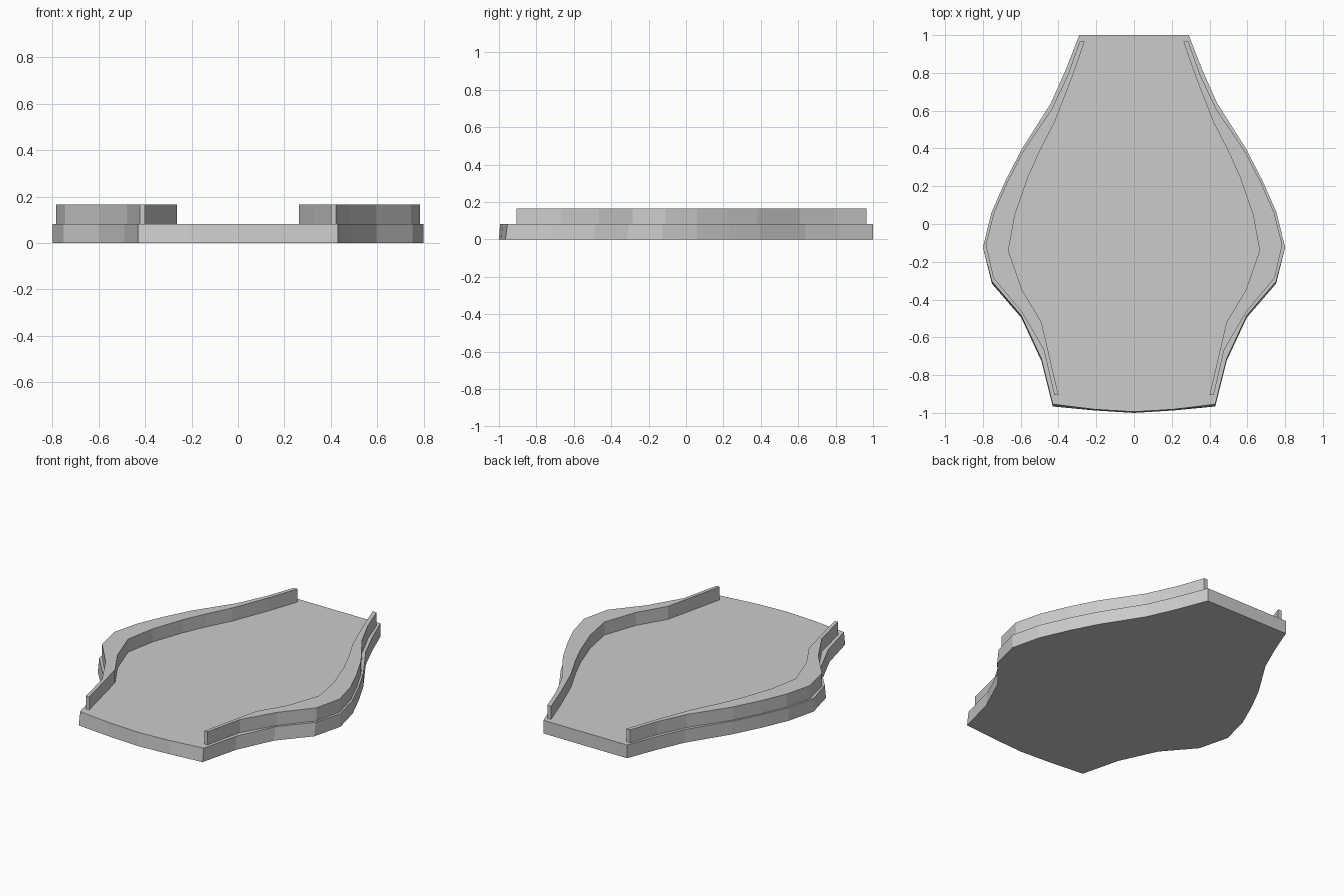
import bpy, bmesh

if "Cube" in bpy.data.objects:
    bpy.data.objects.remove(bpy.data.objects["Cube"])

BASE_H, RAIL_H, FLARE = 0.083, 0.165, 0.006


def prism(name, outline, z0, z1, flare=0.0):
    """Extrude a flat outline; the front half flares slightly towards the bottom."""
    bm = bmesh.new()
    low = [bm.verts.new((x, y - (flare if -0.97 < y < -0.2 else 0), z0)) for x, y in outline]
    top = [bm.verts.new((x, y + (flare if y < -0.2 else 0), z1)) for x, y in outline]
    bm.faces.new(low)
    bm.faces.new(top)
    n = len(outline)
    for i in range(n):
        j = (i + 1) % n
        bm.faces.new((low[i], low[j], top[j], top[i]))
    bmesh.ops.recalc_face_normals(bm, faces=bm.faces)
    mesh = bpy.data.meshes.new(name)
    bm.to_mesh(mesh)
    bm.free()
    obj = bpy.data.objects.new(name, mesh)
    bpy.context.collection.objects.link(obj)
    return obj


# Base plate: right half outline from back to front, mirrored to the left
half = [(0.29, 1.0), (0.36, 0.82), (0.44, 0.64), (0.595, 0.395), (0.68, 0.23),
        (0.755, 0.06), (0.80, -0.125), (0.752, -0.31), (0.597, -0.49),
        (0.49, -0.72), (0.43, -0.96), (0.21, -0.987)]
prism("base_plate", half + [(0, -1.0)] + [(-x, y) for x, y in reversed(half)],
      0, BASE_H, FLARE)

# Side rails: thin at the ends, wide in the middle
outer = [(0.288, 0.965), (0.35, 0.79), (0.435, 0.61), (0.59, 0.38), (0.672, 0.22),
         (0.742, 0.06), (0.785, -0.11), (0.745, -0.285), (0.595, -0.465),
         (0.478, -0.665), (0.422, -0.905)]
inner = [(0.262, 0.965), (0.33, 0.77), (0.42, 0.54), (0.497, 0.39), (0.56, 0.25),
         (0.63, 0.05), (0.665, -0.14), (0.592, -0.35), (0.49, -0.52),
         (0.45, -0.69), (0.40, -0.905)]
rail = outer + inner[::-1]
for side, s in (("right", 1), ("left", -1)):
    prism(f"{side}_rail", [(s * x, y) for x, y in rail], BASE_H, RAIL_H)
